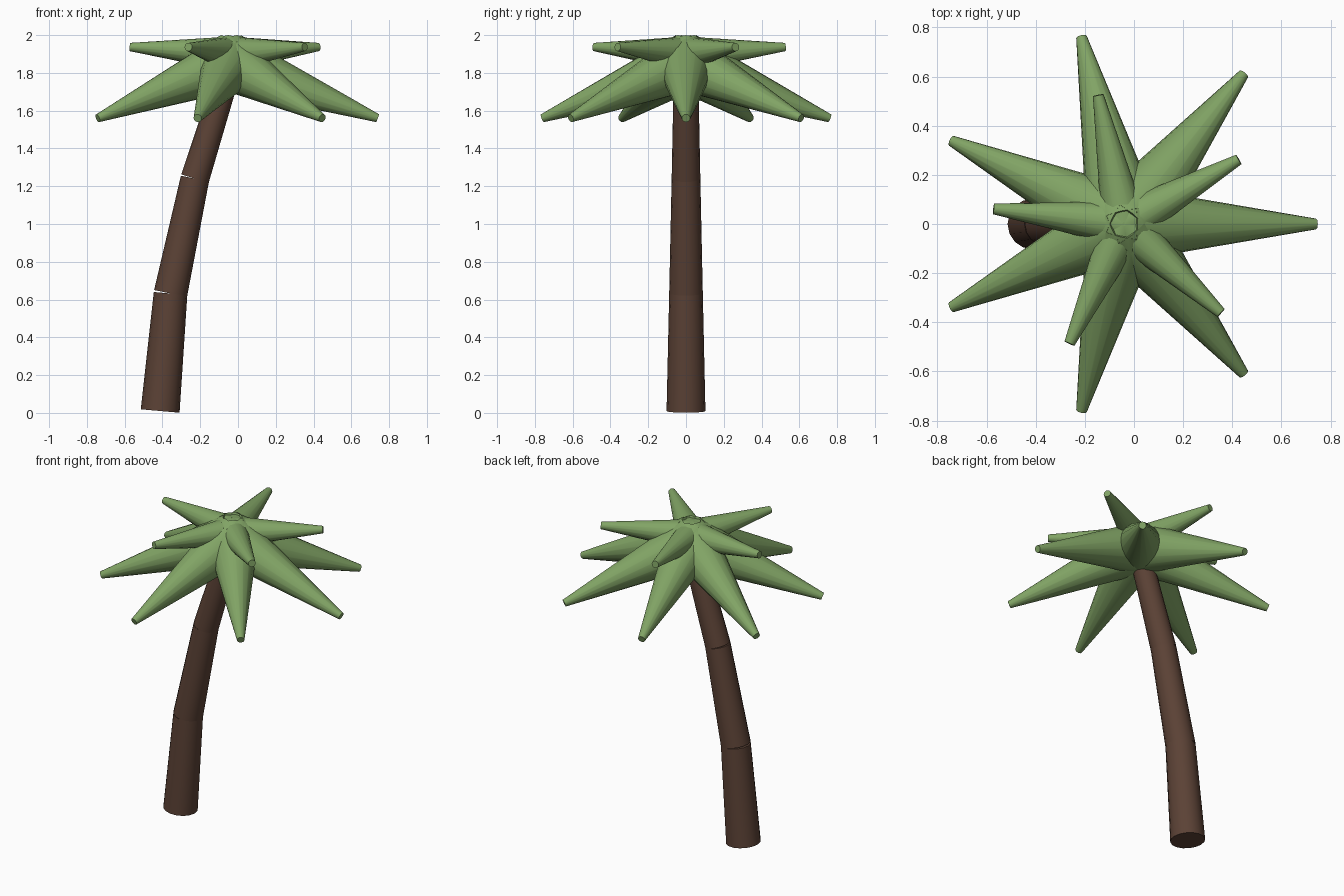
import bpy
from math import cos, sin, radians
from mathutils import Vector

if "Cube" in bpy.data.objects:
    bpy.data.objects.remove(bpy.data.objects["Cube"], do_unlink=True)


def make_material(name, rgb):
    mat = bpy.data.materials.new(name)
    mat.use_nodes = True
    mat.diffuse_color = (*rgb, 1)
    mat.node_tree.nodes["Principled BSDF"].inputs["Base Color"].default_value = (*rgb, 1)
    return mat


bark = make_material("bark_brown", (0.105, 0.054, 0.036))
leaf = make_material("leaf_green", (0.22, 0.37, 0.13))


def tapered(name, start, end, r_start, r_end, sides, mat):
    """Capped cone running from one point to another."""
    start, end = Vector(start), Vector(end)
    axis = end - start
    bpy.ops.mesh.primitive_cone_add(vertices=sides, radius1=r_start, radius2=r_end,
                                    depth=axis.length, location=(start + end) / 2)
    obj = bpy.context.object
    obj.name = name
    obj.rotation_euler = axis.to_track_quat('Z', 'Y').to_euler()
    obj.data.materials.append(mat)
    bpy.ops.object.shade_smooth_by_angle(angle=radians(40))
    return obj


# Trunk: three segments that lean further towards the crown
joints = [(-0.412, 0, 0.01), (-0.357, 0, 0.632), (-0.228, 0, 1.24), (-0.04, 0, 1.84)]
radii = [0.103, 0.089, 0.076, 0.064]
for i, part in enumerate(("lower", "middle", "upper")):
    tapered(f"trunk_{part}", joints[i], joints[i + 1], radii[i], radii[i + 1], 16, bark)


# Crown: two rings of tapering fronds around the trunk top
def frond_ring(name, count, offset, reach, z_base, z_tip, r_base):
    for i in range(count):
        a = radians(offset + 360 * i / count)
        tip = (-0.04 + reach * cos(a), reach * sin(a), z_tip)
        tapered(f"{name}_{i + 1}", (-0.04, 0, z_base), tip, r_base, 0.022, 16, leaf)


frond_ring("lower_frond", 7, 0, 0.78, 1.855, 1.56, 0.155)
frond_ring("upper_frond", 5, 29.4, 0.535, 1.9, 1.937, 0.093)
